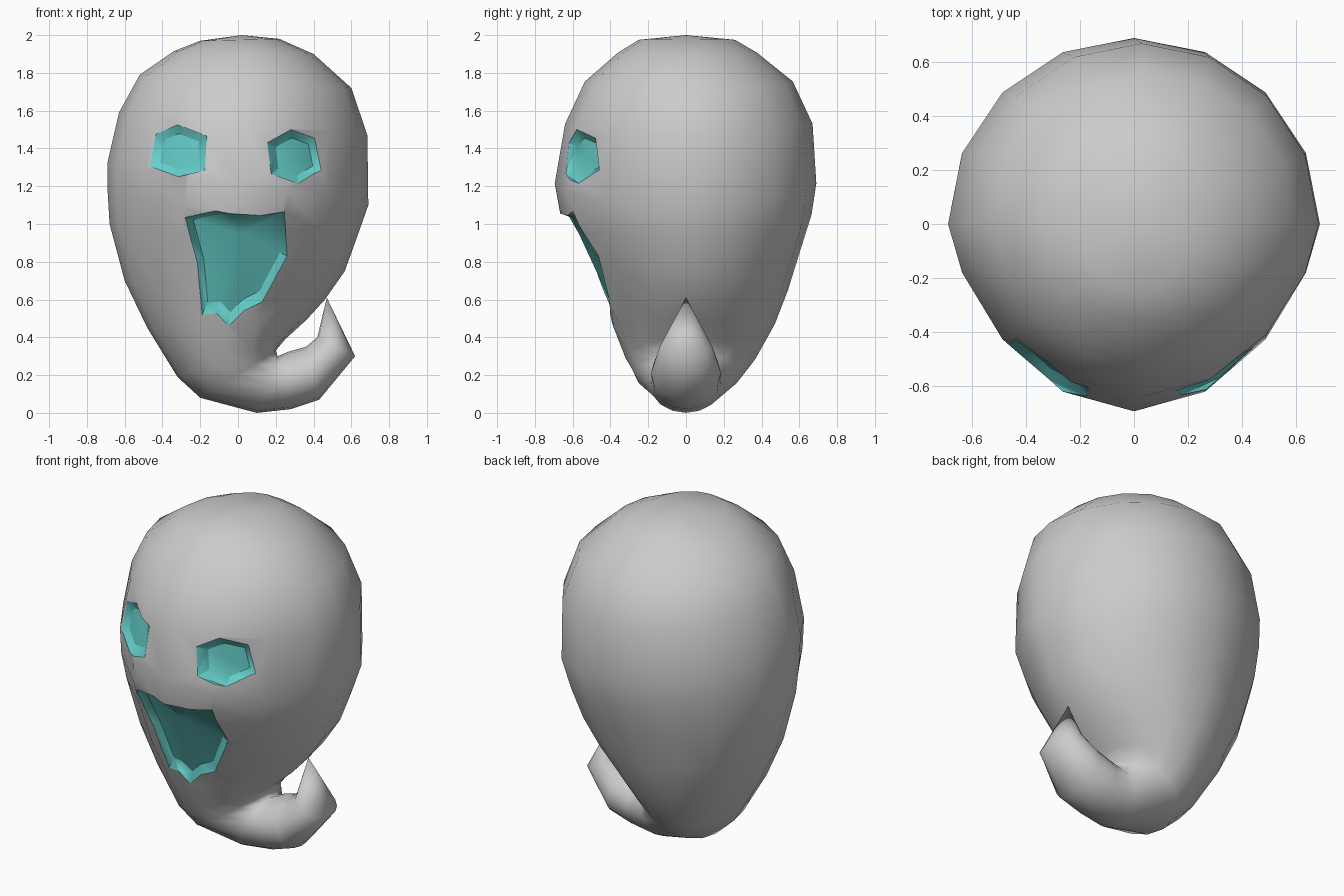
import bpy, bmesh
from math import cos, sin, tau
from mathutils import Vector
from mathutils.bvhtree import BVHTree

if "Cube" in bpy.data.objects:
    bpy.data.objects.remove(bpy.data.objects["Cube"])

SIDES = 16


def material(name, colour):
    m = bpy.data.materials.new(name)
    m.diffuse_color = colour
    m.use_nodes = True
    m.node_tree.nodes["Principled BSDF"].inputs["Base Color"].default_value = m.diffuse_color
    return m


grey = material("skin", (0.8, 0.8, 0.8, 1))
teal = material("glow", (0.13, 0.62, 0.59, 1))


def make_object(name, bm):
    bmesh.ops.recalc_face_normals(bm, faces=bm.faces)
    me = bpy.data.meshes.new(name)
    bm.to_mesh(me)
    me.materials.append(grey)
    me.materials.append(teal)
    ob = bpy.data.objects.new(name, me)
    bpy.context.collection.objects.link(ob)
    return ob


def bridge(bm, a, b):
    n = len(a)
    for i in range(n):
        j = (i + 1) % n
        bm.faces.new((a[i], a[j], b[j], b[i]))


def fan(bm, ring, centre):
    c = bm.verts.new(centre)
    for i in range(len(ring)):
        bm.faces.new((ring[i], ring[(i + 1) % len(ring)], c))


# Cross-sections from crown to tail: left x,z / right x,z / front and back depth / front pinch
SECTIONS = [
    (-.20, 1.97, .22, 1.98, .25, .26, 1),
    (-.34, 1.915, .40, 1.90, .36, .375, 1),
    (-.52, 1.79, .60, 1.72, .535, .565, 1.1),
    (-.63, 1.59, .685, 1.47, .64, .67, 1.3),
    (-.69, 1.33, .69, 1.10, .695, .69, 1.4),
    (-.69, 1.17, .63, .93, .665, .665, 1.45),
    (-.68, 1.00, .565, .75, .58, .61, 1.45),
    (-.60, .70, .46, .60, .475, .54, 1.35),
    (-.48, .45, .36, .49, .39, .47, 1.15),
    (-.32, .19, .25, .39, .32, .37, 1),
    (-.20, .08, .20, .33, .27, .29, 1),
    (.10, .00, .21, .30, .19, .19, 1),
    (.28, .02, .27, .325, .18, .18, 1),
    (.43, .07, .36, .35, .185, .185, 1),
    (.62, .30, .42, .40, .14, .14, 1),
]

# Head and curled tail, one loft
bm = bmesh.new()
rings = []
for lx, lz, rx, rz, front, back, pinch in SECTIONS:
    ring = []
    for i in range(SIDES):
        c, s = cos(tau * i / SIDES), sin(tau * i / SIDES)
        y = s * back if s > 0 else -front * abs(s) ** pinch
        ring.append(bm.verts.new(((lx + rx) / 2 + c * (rx - lx) / 2, y,
                                  (lz + rz) / 2 + c * (rz - lz) / 2)))
    rings.append(ring)
for a, b in zip(rings, rings[1:]):
    bridge(bm, a, b)
fan(bm, rings[0], (0.02, 0, 2.0))
fan(bm, rings[-1], (0.47, 0, 0.61))
bm.normal_update()
surface = BVHTree.FromBMesh(bm)
body = make_object("ghost_body", bm)
bm.free()


def on_face(x, z, depth):
    hit = surface.ray_cast(Vector((x, -2, z)), Vector((0, 1, 0)))[0]
    return Vector((x, hit.y + depth, z))


# Tapered recess whose floor follows the face
def recess(name, outline, centre, scale, depth):
    cx, cz = centre
    bm = bmesh.new()
    outer = [bm.verts.new((x, -1, z)) for x, z in outline]
    rim = [bm.verts.new(on_face(x, z, 0)) for x, z in outline]
    floor = [bm.verts.new(on_face(cx + (x - cx) * scale, cz + (z - cz) * scale, depth))
             for x, z in outline]
    bm.faces.new(outer)
    bridge(bm, outer, rim)
    bridge(bm, rim, floor)
    fan(bm, floor, on_face(cx, cz, depth))
    for f in bm.faces:
        f.material_index = 1
    cutter = make_object(name, bm)
    bm.free()
    bpy.context.view_layer.objects.active = body
    mod = body.modifiers.new(name, 'BOOLEAN')
    mod.operation = 'DIFFERENCE'
    mod.solver = 'EXACT'
    mod.object = cutter
    bpy.ops.object.modifier_apply(modifier=mod.name)
    bpy.data.objects.remove(cutter)


recess("left_eye", [(-.465, 1.305), (-.435, 1.475), (-.32, 1.525), (-.165, 1.465),
                    (-.175, 1.285), (-.315, 1.25)], (-.30, 1.375), .69, .04)
recess("right_eye", [(.155, 1.43), (.28, 1.50), (.405, 1.455), (.44, 1.285),
                     (.32, 1.215), (.175, 1.265)], (.30, 1.355), .69, .04)
recess("mouth", [(-.28, 1.035), (-.12, 1.07), (-.04, 1.055), (.12, 1.045), (.245, 1.065),
                 (.26, .83), (.13, .59), (.03, .54), (-.05, .46), (-.11, .525),
                 (-.19, .52), (-.215, .79)], (.01, .95), .85, .04)

# Smooth everywhere except the recess rims and floor outlines
bm = bmesh.new()
bm.from_mesh(body.data)
on_skin = {v for f in bm.faces if f.material_index == 0 for v in f.verts}


def zone(f):
    if f.material_index == 0:
        return 0
    return 1 if any(v in on_skin for v in f.verts) else 2


for f in bm.faces:
    f.smooth = True
for e in bm.edges:
    e.smooth = len({zone(f) for f in e.link_faces}) == 1
bm.to_mesh(body.data)
bm.free()
